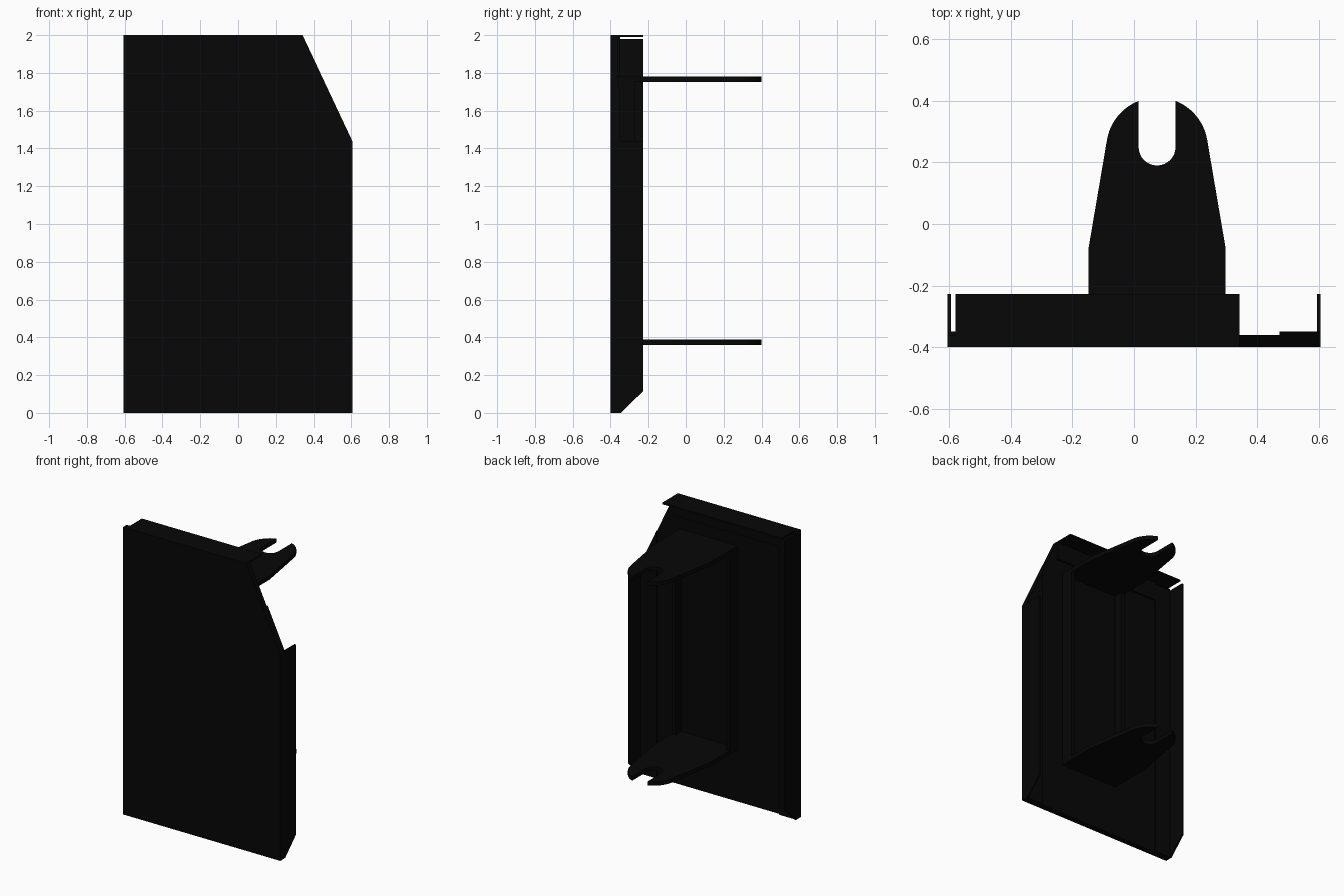
import bpy, bmesh, math
from mathutils import Vector

if "Cube" in bpy.data.objects:
    bpy.data.objects.remove(bpy.data.objects["Cube"], do_unlink=True)

black = bpy.data.materials.new("black paint")
black.use_nodes = True
COLOR = (0.002, 0.002, 0.002, 1)
black.diffuse_color = COLOR
black.node_tree.nodes["Principled BSDF"].inputs["Base Color"].default_value = COLOR


def prism(name, outline, axis, lo, hi):
    """Extrude a 2D outline along an axis; the outline uses the other two axes in order."""
    def place(p, d):
        c = list(p)
        c.insert("xyz".index(axis), d)
        return c
    bm = bmesh.new()
    face = bm.faces.new([bm.verts.new(place(p, lo)) for p in outline])
    ext = bmesh.ops.extrude_face_region(bm, geom=[face])
    move = Vector(place((0, 0), hi - lo))
    bmesh.ops.translate(bm, vec=move, verts=[v for v in ext["geom"] if isinstance(v, bmesh.types.BMVert)])
    bmesh.ops.recalc_face_normals(bm, faces=bm.faces)
    mesh = bpy.data.meshes.new(name)
    bm.to_mesh(mesh)
    bm.free()
    mesh.materials.append(black)
    obj = bpy.data.objects.new(name, mesh)
    bpy.context.collection.objects.link(obj)
    return obj


def arc(cx, cy, r, a0, a1, n):
    return [(cx + r * math.cos(math.radians(a0 + (a1 - a0) * i / n)),
             cy + r * math.sin(math.radians(a0 + (a1 - a0) * i / n))) for i in range(n + 1)]


W, T = 0.605, 0.011                  # half width and sheet thickness
FRONT, PANEL, BACK = -0.40, -0.36, -0.228   # panel front, panel rear, flange rear
LEG = PANEL + T                      # rear of the angle legs lying on the panel
LOW, HIGH = (W, 1.44), (0.342, 2.0)  # ends of the cut corner
INNER = 0.472                        # inner edge of the side legs
cut_z = LOW[1] + (HIGH[1] - LOW[1]) * (W - INNER) / (W - HIGH[0])

# Thick panel with one cut corner
prism("front_panel", [(-W, 0), (W, 0), LOW, HIGH, (-W, 2)], "y", FRONT, PANEL)

# Side angles: a leg on the panel and a flange slanted at the bottom
prism("right_angle_leg", [(-W, 0), (-INNER, 0), (-INNER, 1.98), (-W, 1.98)], "y", PANEL, LEG)
prism("left_angle_leg", [(INNER, 0), (W, 0), LOW, (INNER, cut_z)], "y", PANEL, LEG)
for name, x, top in (("right_flange", -W, 1.979), ("left_flange", W - T, 1.44)):
    prism(name, [(PANEL, 0), (-0.345, 0), (BACK, 0.115), (BACK, top), (PANEL, top)], "x", x, x + T)

# Top angle
prism("top_angle_leg", [(-INNER, 1.865), (0.342, 1.865), (0.342, 2), (-INNER, 2)], "y", PANEL, LEG)
prism("top_flange", [(-0.58, PANEL), (0.342, PANEL), (0.342, BACK), (-0.58, BACK)], "z", 2 - T, 2)

# Bracket: web on the panel, low side walls and two slotted arms
CX, HALF, THICK = 0.075, 0.222, 0.028
Z0, Z1 = 0.36, 1.78
prism("bracket_web", [(CX - HALF, Z0), (CX + HALF, Z0), (CX + HALF, Z1), (CX - HALF, Z1)],
      "y", PANEL, PANEL + THICK)
for name, x in (("bracket_right_wall", CX - HALF), ("bracket_left_wall", CX + HALF - THICK)):
    prism(name, [(PANEL, Z0 + THICK), (-0.27, Z0 + THICK), (-0.27, Z1 - THICK), (PANEL, Z1 - THICK)],
          "x", x, x + THICK)
tip = math.degrees(math.acos(0.06 / 0.165))
arm = [(CX - HALF, PANEL), (CX + HALF, PANEL), (CX + HALF, -0.075)]
arm += arc(CX, 0.246, 0.165, 10, tip, 12)
arm += arc(CX, 0.25, 0.06, 0, -180, 16)
arm += arc(CX, 0.246, 0.165, 180 - tip, 170, 12)
arm += [(CX - HALF, -0.075)]
for name, z in (("lower_arm", Z0), ("upper_arm", Z1 - THICK)):
    prism(name, arm, "z", z, z + THICK)
